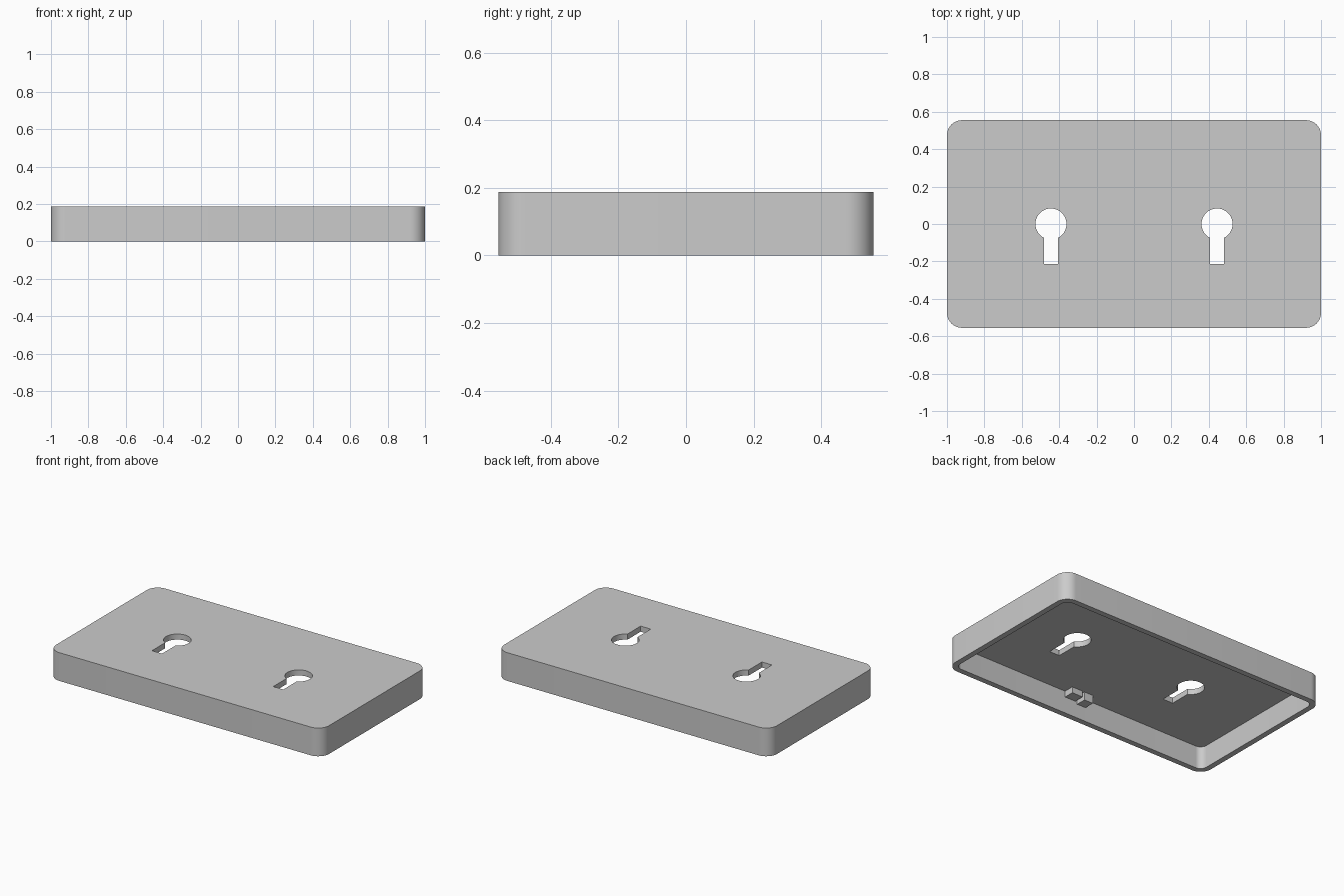
import bpy, bmesh
from math import sin, cos, pi, asin, radians

if "Cube" in bpy.data.objects:
    bpy.data.objects.remove(bpy.data.objects["Cube"])

HALF_X, HALF_Y, HEIGHT = 1.0, 0.555, 0.187
WALL = 0.037
CEILING = HEIGHT - WALL

grey = bpy.data.materials.new("plain grey")
grey.use_nodes = True
colour = (0.6, 0.6, 0.6, 1)
grey.diffuse_color = colour
grey.node_tree.nodes["Principled BSDF"].inputs["Base Color"].default_value = colour


def arc(cx, cy, r, start, end, steps):
    return [(cx + r * cos(a), cy + r * sin(a))
            for a in (start + (end - start) * i / steps for i in range(steps + 1))]


def rounded_rect(hx, hy, r):
    pts = []
    for k, (sx, sy) in enumerate([(1, 1), (-1, 1), (-1, -1), (1, -1)]):
        pts += arc(sx * (hx - r), sy * (hy - r), r, k * pi / 2, (k + 1) * pi / 2, 12)
    return pts


def keyhole(cx, r=0.083, half=0.037, foot=-0.213):
    gap = asin(half / r)
    ring = arc(cx, 0, r, -pi / 2 + gap, 3 * pi / 2 - gap, 40)
    return ring + [(cx - half, foot), (cx + half, foot)]


def prism(name, outline, z0, z1):
    bm = bmesh.new()
    face = bm.faces.new([bm.verts.new((x, y, z0)) for x, y in outline])
    top = bmesh.ops.extrude_face_region(bm, geom=[face])["geom"]
    bmesh.ops.translate(bm, vec=(0, 0, z1 - z0),
                        verts=[v for v in top if isinstance(v, bmesh.types.BMVert)])
    bmesh.ops.recalc_face_normals(bm, faces=bm.faces)
    mesh = bpy.data.meshes.new(name)
    bm.to_mesh(mesh)
    bm.free()
    mesh.materials.append(grey)
    obj = bpy.data.objects.new(name, mesh)
    bpy.context.collection.objects.link(obj)
    return obj


def activate(obj):
    bpy.ops.object.select_all(action="DESELECT")
    obj.select_set(True)
    bpy.context.view_layer.objects.active = obj


def cut(obj, cutter):
    mod = obj.modifiers.new("cut", "BOOLEAN")
    mod.operation = "DIFFERENCE"
    mod.solver = "EXACT"
    mod.object = cutter
    activate(obj)
    bpy.ops.object.modifier_apply(modifier=mod.name)
    bpy.data.objects.remove(cutter)


# Cover shell: rounded slab, hollow underneath
cover = prism("cover", rounded_rect(HALF_X, HALF_Y, 0.08), 0, HEIGHT)
cut(cover, prism("cavity", rounded_rect(HALF_X - WALL, HALF_Y - WALL, 0.045), -0.1, CEILING))

# Keyhole hanger slots
for x in (-0.444, 0.444):
    cut(cover, prism("slot", keyhole(x), 0.05, HEIGHT + 0.1))

activate(cover)
bpy.ops.object.shade_smooth_by_angle(angle=radians(30))

# Small pair of clip blocks inside the front wall
back, front = -HALF_Y + WALL - 0.005, -0.45
for name, x0, x1, z in (("clip_left", 0.025, 0.105, 0.11), ("clip_right", -0.055, 0.01, 0.095)):
    prism(name, [(x0, back), (x1, back), (x1, front), (x0, front)], z, CEILING + 0.005)
